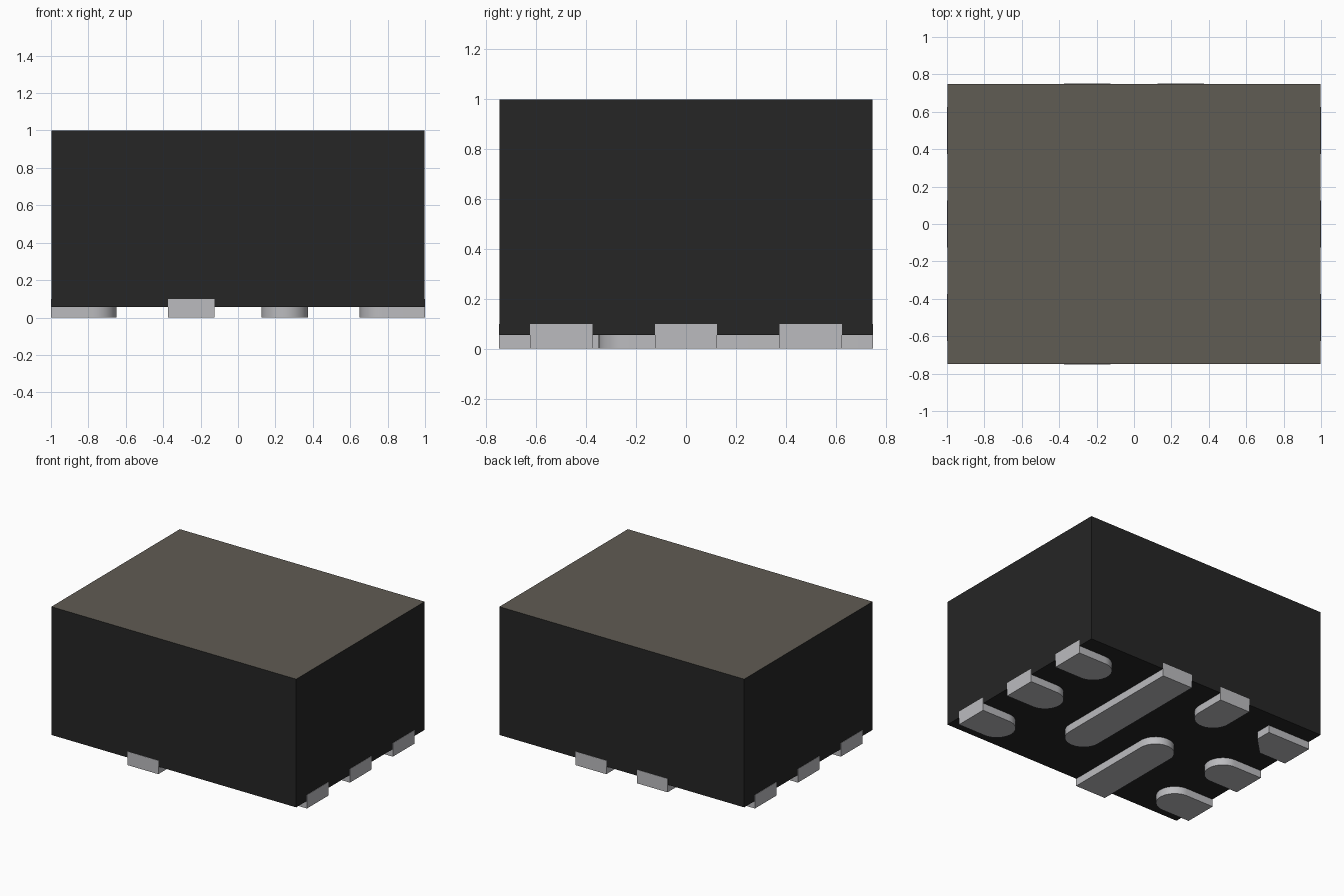
import bpy, bmesh, math

if "Cube" in bpy.data.objects:
    bpy.data.objects.remove(bpy.data.objects["Cube"])


def material(name, rgb):
    m = bpy.data.materials.new(name)
    m.diffuse_color = (*rgb, 1)
    m.use_nodes = True
    m.node_tree.nodes["Principled BSDF"].inputs["Base Color"].default_value = m.diffuse_color
    return m


BLACK = material("black_plastic", (0.019, 0.019, 0.019))
TOP = material("warm_grey_top", (0.117, 0.106, 0.088))
METAL = material("pad_metal", (0.50, 0.50, 0.52))

HX, HY = 1.0, 0.75        # half size of the package
GAP = 0.002               # pads stand this far proud of the plastic
PAD_W, PAD_H = 0.25, 0.10


def prism(name, outline, z0, z1, mats):
    """Extrude a counter-clockwise outline from z0 to z1."""
    bm = bmesh.new()
    base = bm.faces.new([bm.verts.new((x, y, z0)) for x, y in outline])
    ext = bmesh.ops.extrude_face_region(bm, geom=[base], use_keep_orig=True)
    for v in ext["geom"]:
        if isinstance(v, bmesh.types.BMVert):
            v.co.z = z1
    bmesh.ops.recalc_face_normals(bm, faces=bm.faces)
    mesh = bpy.data.meshes.new(name)
    bm.to_mesh(mesh)
    bm.free()
    for m in mats:
        mesh.materials.append(m)
    ob = bpy.data.objects.new(name, mesh)
    bpy.context.collection.objects.link(ob)
    return ob


def pad(name, edge, direction, length, chamfer=0.0):
    """Contact pad running inward from an edge midpoint, with a round or chamfered end."""
    r = PAD_W / 2
    if chamfer:
        local = [(0, -r), (length, -r), (length, r)]
        local = [(0, -r), (length - chamfer, -r), (length, -r + chamfer),
                 (length, r), (0, r)]
    else:
        local = [(0, -r)]
        for i in range(25):
            a = -math.pi / 2 + math.pi * i / 24
            local.append((length - r + r * math.cos(a), r * math.sin(a)))
        local.append((0, r))
    dx, dy = direction
    outline = [(edge[0] + u * dx - v * dy, edge[1] + u * dy + v * dx) for u, v in local]
    ob = prism(name, outline, 0, PAD_H, [METAL])
    bpy.ops.object.select_all(action='DESELECT')
    ob.select_set(True)
    bpy.context.view_layer.objects.active = ob
    bpy.ops.object.shade_smooth_by_angle(angle=math.radians(30))


# Package body, with a differently coloured top face
bx, by = HX - GAP, HY - GAP
body = prism("package_body", [(-bx, -by), (bx, -by), (bx, by), (-bx, by)],
             0.055, 1.0, [BLACK, TOP])
for f in body.data.polygons:
    f.material_index = 1 if f.normal.z > 0.5 else 0

# Three short pads on each end; the back left one is chamfered as a marker
for side, s in (("left", -1), ("right", 1)):
    for place, y in (("front", -0.5), ("middle", 0), ("back", 0.5)):
        marked = side == "left" and place == "back"
        pad(f"{side}_{place}_pad", (s * HX, y), (-s, 0), 0.35, 0.13 if marked else 0)

# Pads on the long sides
pad("front_long_pad", (-0.25, -HY), (0, 1), 0.80)
pad("back_long_pad", (0.25, HY), (0, -1), 1.10)
pad("back_short_pad", (-0.25, HY), (0, -1), 0.35)
